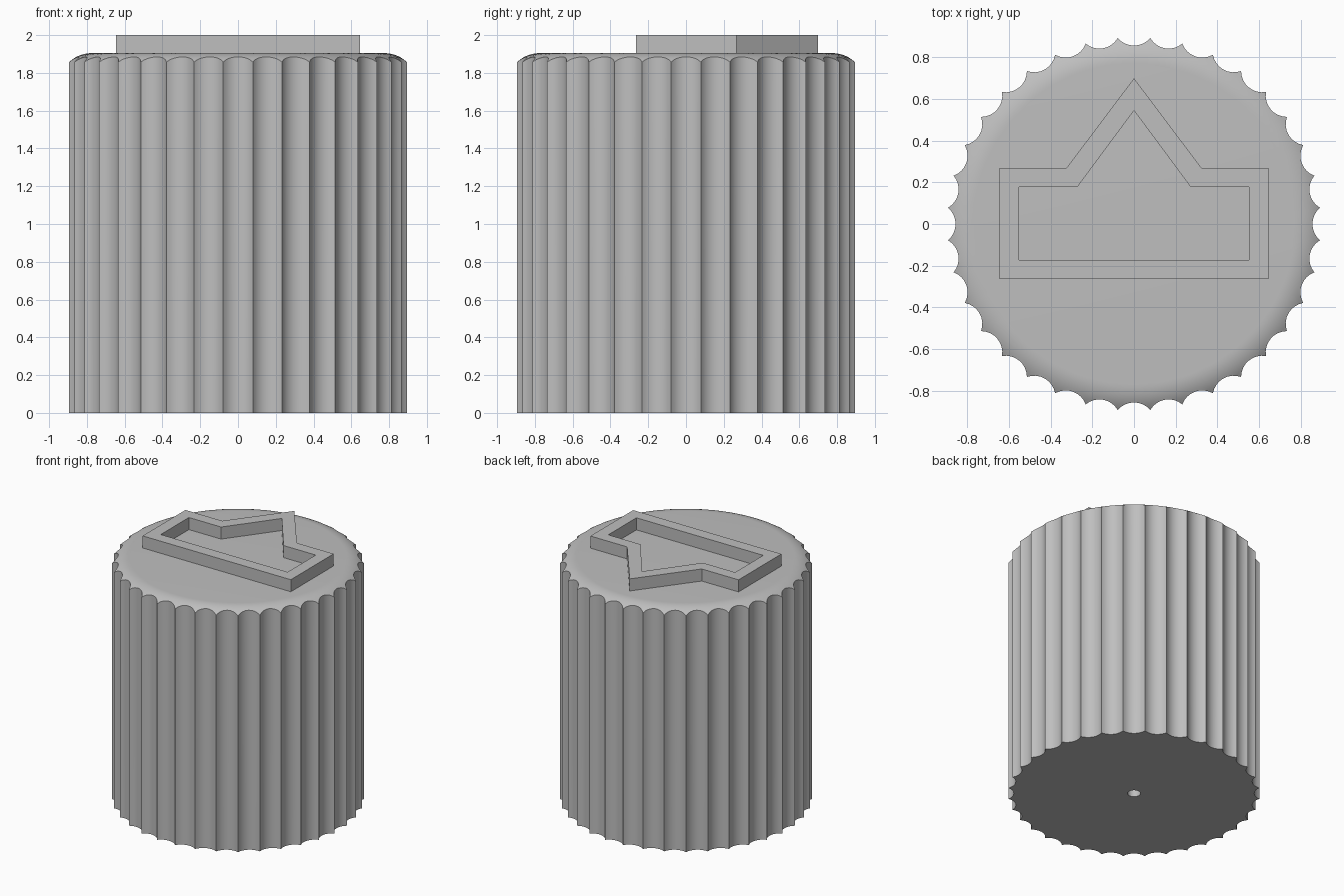
import bpy, bmesh, math

if "Cube" in bpy.data.objects:
    bpy.data.objects.remove(bpy.data.objects["Cube"], do_unlink=True)

FLUTES, SEGS = 36, 8
R_CUSP, R_VALLEY = 0.897, 0.857      # outer ridge and flute bottom radii
TOP, R_FLAT, R_FILLET = 1.905, 0.77, 0.194
HOLE_R, HOLE_DEPTH = 0.046, 0.9

grey = bpy.data.materials.new("plain grey")
grey.use_nodes = True
colour = (0.52, 0.52, 0.52, 1)
grey.diffuse_color = colour
grey.node_tree.nodes["Principled BSDF"].inputs["Base Color"].default_value = colour


def finish(bm, name):
    bmesh.ops.recalc_face_normals(bm, faces=bm.faces)
    mesh = bpy.data.meshes.new(name)
    bm.to_mesh(mesh)
    bm.free()
    mesh.materials.append(grey)
    obj = bpy.data.objects.new(name, mesh)
    bpy.context.collection.objects.link(obj)
    return obj


def bridge(bm, a, b):
    n = len(a)
    for i in range(n):
        j = (i + 1) % n
        bm.faces.new((a[i], a[j], b[j], b[i]))


def fluted_outline():
    """Polar points (radius, angle) of a circle with concave flutes."""
    half = math.pi / FLUTES
    mid, chord = R_CUSP * math.cos(half), R_CUSP * math.sin(half)
    depth = mid - R_VALLEY
    r = (chord ** 2 + depth ** 2) / (2 * depth)
    sweep = math.asin(chord / r)
    points = []
    for f in range(FLUTES):
        for s in range(SEGS):
            a = sweep * (2 * s / SEGS - 1)
            x, y = R_VALLEY + r - r * math.cos(a), r * math.sin(a)
            points.append((math.hypot(x, y), math.atan2(y, x) + 2 * half * f))
    return points


def crown_height(r):
    """Height of the rounded top edge at radius r."""
    d = max(0, r - R_FLAT)
    return TOP - R_FILLET + math.sqrt(R_FILLET ** 2 - d ** 2)


# Knob body: blind shaft hole, flat underside, fluted wall, rounded crown
bm = bmesh.new()
outline = fluted_outline()


def ring(radius, height):
    verts = []
    for r, a in outline:
        q = radius(r)
        verts.append(bm.verts.new((q * math.cos(a), q * math.sin(a), height(q))))
    return verts


rings = [ring(lambda r: HOLE_R, lambda q: HOLE_DEPTH),
         ring(lambda r: HOLE_R, lambda q: 0),
         ring(lambda r: r, lambda q: 0)]
for k in range(7):
    t = k / 6
    rings.append(ring(lambda r: r + (R_FLAT - r) * t, crown_height))
for lower, upper in zip(rings, rings[1:]):
    bridge(bm, lower, upper)
bm.faces.new(rings[0])
bm.faces.new(rings[-1])
body = finish(bm, "knob_body")
bpy.context.view_layer.objects.active = body
body.select_set(True)
bpy.ops.object.shade_smooth_by_angle(angle=math.radians(30))
body.select_set(False)

# Raised pointer frame on the crown, mirrored about x = 0
outer_half = [(0.645, -0.265), (0.645, 0.268), (0.325, 0.268)]
inner_half = [(0.552, -0.172), (0.552, 0.178), (0.272, 0.178)]


def pointer(half, tip):
    return half + [(0, tip)] + [(-x, y) for x, y in reversed(half)]


bm = bmesh.new()
loops = [[bm.verts.new((x, y, z)) for x, y in pts]
         for pts, z in ((pointer(outer_half, 0.70), TOP - 0.005),
                        (pointer(outer_half, 0.70), 2.0),
                        (pointer(inner_half, 0.545), 2.0),
                        (pointer(inner_half, 0.545), TOP - 0.005))]
for i in range(4):
    bridge(bm, loops[i], loops[(i + 1) % 4])
finish(bm, "pointer_frame")
